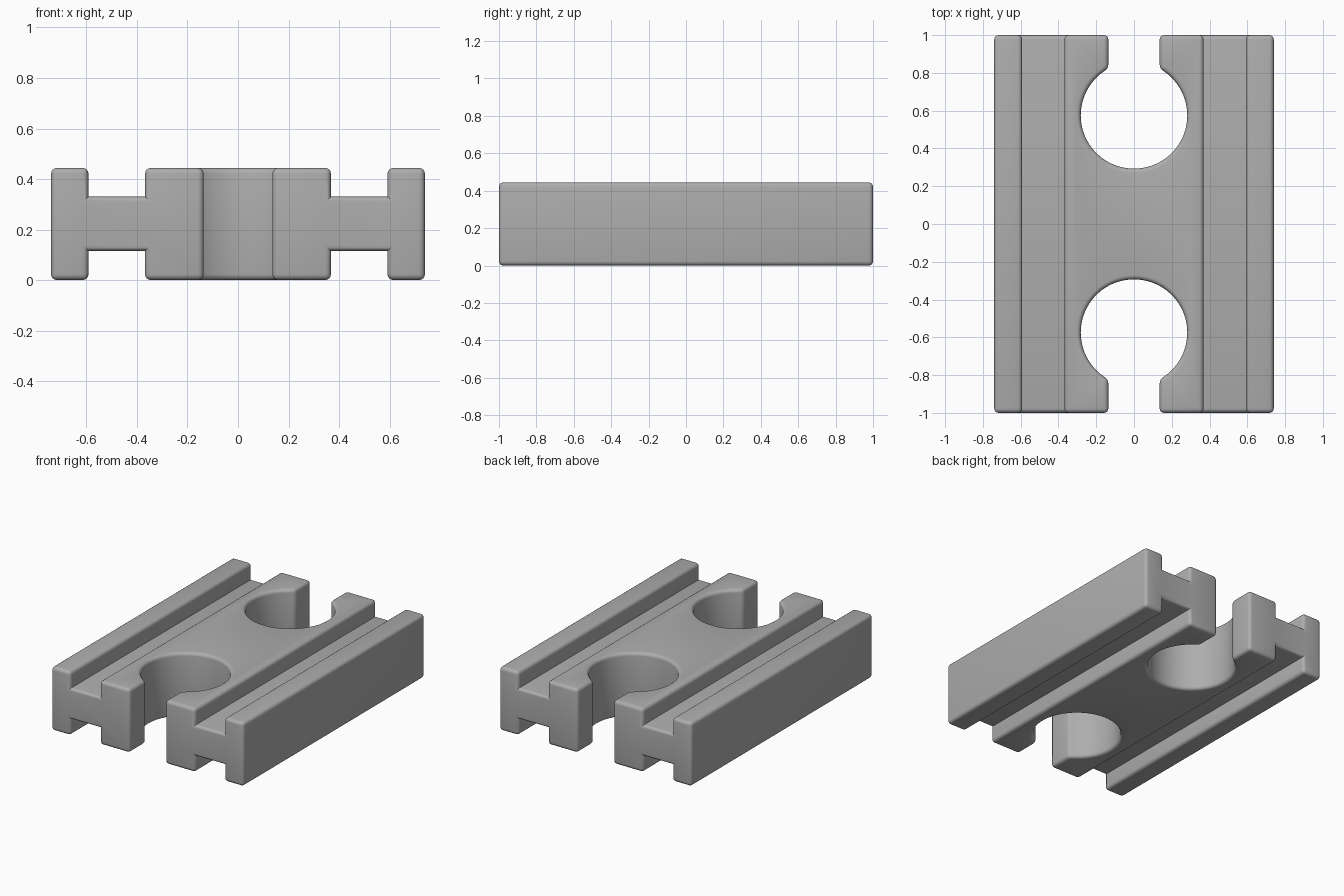
import bpy, bmesh, math

if "Cube" in bpy.data.objects:
    bpy.data.objects.remove(bpy.data.objects["Cube"])

RAIL_OUT, RAIL_IN, BLOCK = 0.74, 0.592, 0.368
HEIGHT, WEB_LOW, WEB_HIGH = 0.444, 0.115, 0.33
HOLE_Y, HOLE_R, SLOT = 0.575, 0.282, 0.136

grey = bpy.data.materials.new("plain grey")
grey.use_nodes = True
grey.diffuse_color = (0.42, 0.42, 0.42, 1)
grey.node_tree.nodes["Principled BSDF"].inputs["Base Color"].default_value = grey.diffuse_color


def prism(name, points, depth):
    """Extrude a closed outline of 3D points along the depth vector."""
    bm = bmesh.new()
    face = bm.faces.new([bm.verts.new(p) for p in points])
    grown = bmesh.ops.extrude_face_region(bm, geom=[face])["geom"]
    bmesh.ops.translate(bm, vec=depth, verts=[g for g in grown if isinstance(g, bmesh.types.BMVert)])
    bmesh.ops.recalc_face_normals(bm, faces=bm.faces)
    mesh = bpy.data.meshes.new(name)
    bm.to_mesh(mesh)
    bm.free()
    mesh.materials.append(grey)
    obj = bpy.data.objects.new(name, mesh)
    bpy.context.collection.objects.link(obj)
    return obj


# Track cross-section: two rails and a centre block joined by thin webs
top = [(RAIL_OUT, HEIGHT), (RAIL_IN, HEIGHT), (RAIL_IN, WEB_HIGH), (BLOCK, WEB_HIGH), (BLOCK, HEIGHT)]
low = [(RAIL_OUT, 0), (RAIL_IN, 0), (RAIL_IN, WEB_LOW), (BLOCK, WEB_LOW), (BLOCK, 0)]
section = top + [(-x, z) for x, z in reversed(top)] + [(-x, z) for x, z in low] + low[::-1]
track = prism("track_piece", [(x, -1, z) for x, z in section], (0, 2, 0))
bpy.context.view_layer.objects.active = track
track.select_set(True)

# Keyhole sockets at both ends
half = math.asin(SLOT / HOLE_R)
steps = 64
for side in (1, -1):
    arc = [half + (2 * math.pi - 2 * half) * i / steps for i in range(steps + 1)]
    outline = [(HOLE_R * math.sin(a), side * (HOLE_Y + HOLE_R * math.cos(a)), -0.2) for a in arc]
    outline += [(-SLOT, side * 1.2, -0.2), (SLOT, side * 1.2, -0.2)]
    cutter = prism("socket_cutter", outline, (0, 0, 1))
    cutter.hide_render = True
    cut = track.modifiers.new("socket", "BOOLEAN")
    cut.operation = "DIFFERENCE"
    cut.solver = "EXACT"
    cut.object = cutter
    bpy.ops.object.modifier_apply(modifier=cut.name)
    bpy.data.objects.remove(cutter)

# Round every outward edge, leaving the groove corners sharp
bm = bmesh.new()
bm.from_mesh(track.data)
weight = bm.edges.layers.float.get("bevel_weight_edge") or bm.edges.layers.float.new("bevel_weight_edge")
for edge in bm.edges:
    edge[weight] = float(edge.calc_face_angle_signed(0) > math.radians(25))
bm.to_mesh(track.data)
bm.free()
bevel = track.modifiers.new("rounded_edges", "BEVEL")
bevel.limit_method = "WEIGHT"
bevel.width = 0.03
bevel.segments = 4
bpy.ops.object.modifier_apply(modifier=bevel.name)
bpy.ops.object.shade_smooth_by_angle(angle=math.radians(35))
